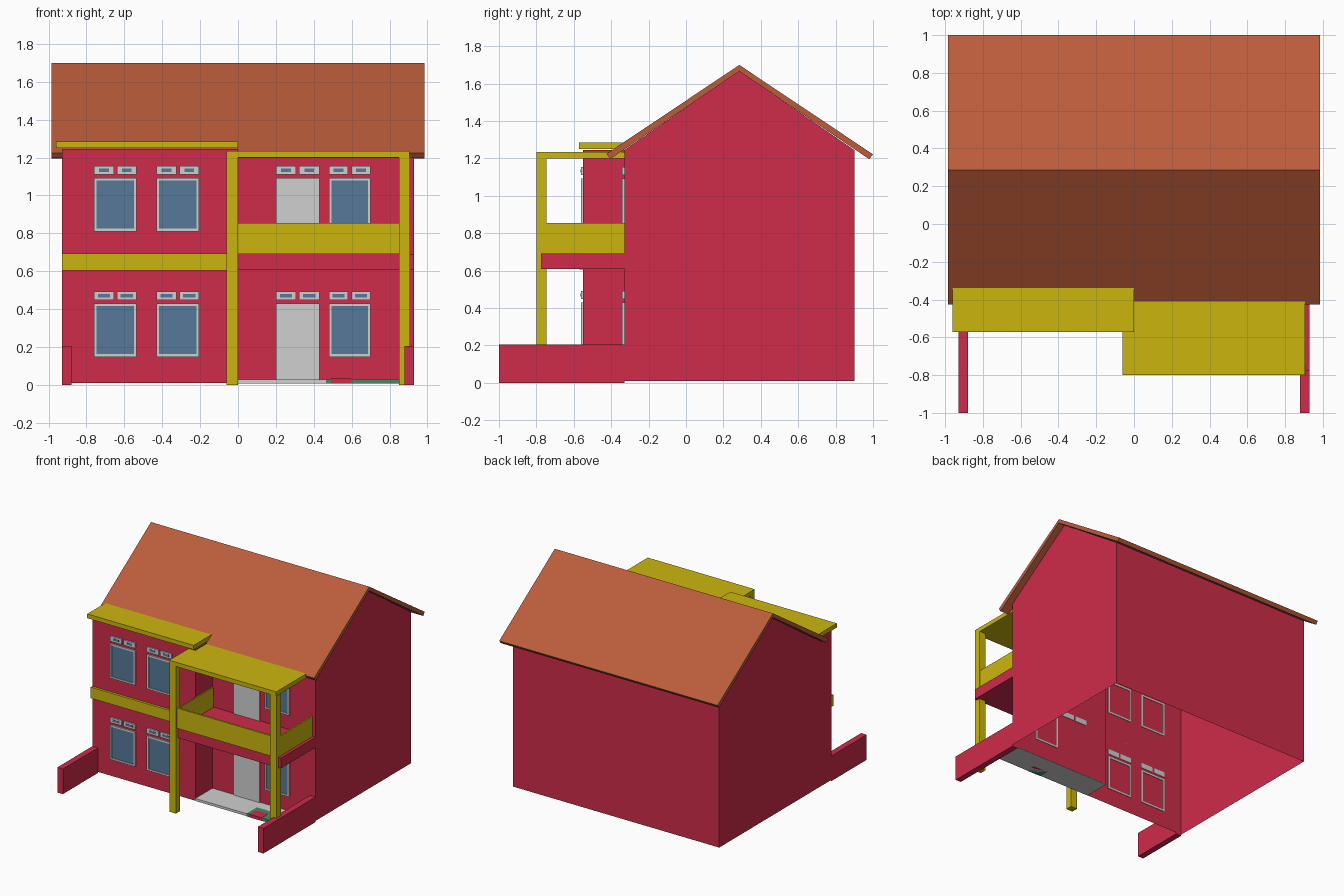
import bpy, bmesh

if "Cube" in bpy.data.objects:
    bpy.data.objects.remove(bpy.data.objects["Cube"])

def material(name, r, g, b):
    m = bpy.data.materials.new(name)
    m.diffuse_color = (r, g, b, 1)
    m.use_nodes = True
    m.node_tree.nodes["Principled BSDF"].inputs["Base Color"].default_value = m.diffuse_color
    return m

RED = material("crimson_wall", 0.62, 0.025, 0.068)
YELLOW = material("yellow_trim", 0.60, 0.47, 0.004)
ROOF = material("terracotta_roof", 0.50, 0.107, 0.042)
GREY = material("pale_grey", 0.62, 0.63, 0.62)
BLUE = material("blue_glass", 0.095, 0.19, 0.32)
GREEN = material("green_planting", 0.06, 0.26, 0.13)

def add(name, bm, mat):
    me = bpy.data.meshes.new(name)
    bm.to_mesh(me)
    bm.free()
    me.materials.append(mat)
    ob = bpy.data.objects.new(name, me)
    bpy.context.collection.objects.link(ob)
    return ob

def boxes(name, mat, *spans):
    """One object from boxes given as (x0, x1, y0, y1, z0, z1)."""
    bm = bmesh.new()
    for x0, x1, y0, y1, z0, z1 in spans:
        vs = bmesh.ops.create_cube(bm, size=1)["verts"]
        for v in vs:
            v.co = (x0 if v.co.x < 0 else x1,
                    y0 if v.co.y < 0 else y1,
                    z0 if v.co.z < 0 else z1)
    return add(name, bm, mat)

# House shell: L-shaped footprint, open at the bottom, gabled sides
W, BASE, EAVE = 0.93, 0.01, 1.245
FRONT_L, FRONT_R, BACK = -0.55, -0.33, 0.9
RIDGE = (0.285, 1.668)
foot = [(-W, FRONT_L), (0, FRONT_L), (0, FRONT_R), (W, FRONT_R), (W, BACK), (-W, BACK)]
bm = bmesh.new()
low = [bm.verts.new((x, y, BASE)) for x, y in foot]
top = [bm.verts.new((x, y, EAVE)) for x, y in foot]
extra = {3: [bm.verts.new((W, *RIDGE))],
         5: [bm.verts.new((-W, *RIDGE)), bm.verts.new((-W, FRONT_R, EAVE))]}
for i in range(6):
    j = (i + 1) % 6
    bm.faces.new([low[i], low[j], top[j]] + extra.get(i, [])[::-1] + [top[i]])
add("house_walls", bm, RED)

# Pitched roof: chevron profile extruded along x
profile = [(-0.425, 1.225), (0.285, 1.70), (1.0, 1.222),
           (0.98, 1.196), (0.285, 1.666), (-0.405, 1.197)]
bm = bmesh.new()
face = bm.faces.new([bm.verts.new((-0.985, y, z)) for y, z in profile])
ext = bmesh.ops.extrude_face_region(bm, geom=[face])["geom"]
bmesh.ops.translate(bm, vec=(1.97, 0, 0),
                    verts=[g for g in ext if isinstance(g, bmesh.types.BMVert)])
bmesh.ops.recalc_face_normals(bm, faces=bm.faces)
add("pitched_roof", bm, ROOF)

# Flat yellow roofs and the band between floors
boxes("left_flat_roof", YELLOW, (-0.96, 0, -0.572, -0.34, 1.25, 1.285))
boxes("balcony_roof", YELLOW, (-0.06, 0.905, -0.80, -0.33, 1.20, 1.235))
boxes("floor_band", YELLOW, (-W, -0.0, -0.57, -0.55, 0.605, 0.695))

# Balcony columns, slab and railings
for side, x0, x1 in (("left", -0.06, 0.0), ("right", 0.85, 0.908)):
    boxes(side + "_column", YELLOW, (x0, x1, -0.80, -0.745, 0.0, 1.2))
boxes("balcony_slab", RED, (0.0, W, -0.775, FRONT_R, 0.608, 0.692))
boxes("balcony_railing", YELLOW,
      (0.0, 0.85, -0.785, -0.770, 0.69, 0.855),
      (0.002, 0.012, -0.770, FRONT_R, 0.69, 0.855),
      (0.893, 0.905, -0.770, FRONT_R, 0.69, 0.855))

# Low garden walls at both sides
boxes("left_garden_wall", RED, (-W, -0.88, -1.0, FRONT_L, 0, 0.205))
boxes("right_garden_wall", RED, (0.88, W, -1.0, FRONT_R, 0, 0.205))

# Porch floor with planting corner
boxes("porch_floor", GREY, (0, 0.88, FRONT_L, FRONT_R, 0.008, 0.028))
boxes("planting_bed", GREEN, (0.465, 0.88, -0.553, -0.42, 0.008, 0.031))
boxes("red_flower_patch", RED, (0.49, 0.60, -0.555, -0.47, 0.008, 0.033))

def window(name, x0, x1, z0, z1, y):
    t = 0.014
    a, b = y - 0.012, y + 0.004
    boxes(name + "_frame", GREY,
          (x0, x1, a, b, z0, z0 + t), (x0, x1, a, b, z1 - t, z1),
          (x0, x0 + t, a, b, z0 + t, z1 - t), (x1 - t, x1, a, b, z0 + t, z1 - t))
    boxes(name + "_glass", BLUE,
          (x0 + t, x1 - t, y - 0.006, y - 0.001, z0 + t, z1 - t))

def vents(name, x0, x1, z0, slit, y):
    """Pair of small transom vents, each with a blue slit."""
    w = (x1 - x0 - 0.016) / 2
    plates, slits = [], []
    for x in (x0, x1 - w):
        c = x + w / 2
        plates.append((x, x + w, y - 0.012, y + 0.004, z0, z0 + 0.043))
        slits.append((c - slit, c + slit, y - 0.0135, y - 0.011, z0 + 0.013, z0 + 0.030))
    boxes(name + "_vents", GREY, *plates)
    boxes(name + "_vent_slits", BLUE, *slits)

# Windows, doors and vents on both storeys
for floor, lift, slit in (("lower", 0.0, 0.032), ("upper", 0.663, 0.026)):
    for label, x0, x1, y in (("outer_window", -0.76, -0.535, FRONT_L),
                             ("inner_window", -0.43, -0.205, FRONT_L),
                             ("porch_window", 0.48, 0.70, FRONT_R)):
        window(f"{floor}_{label}", x0, x1, 0.148 + lift, 0.43 + lift, y)
        vents(f"{floor}_{label}", x0, x1, 0.449 + lift, slit, y)
    boxes(f"{floor}_door", GREY,
          (0.20, 0.43, FRONT_R - 0.008, FRONT_R - 0.001, 0.028 + lift, 0.43 + lift))
    vents(f"{floor}_door", 0.20, 0.43, 0.449 + lift, slit, FRONT_R)
